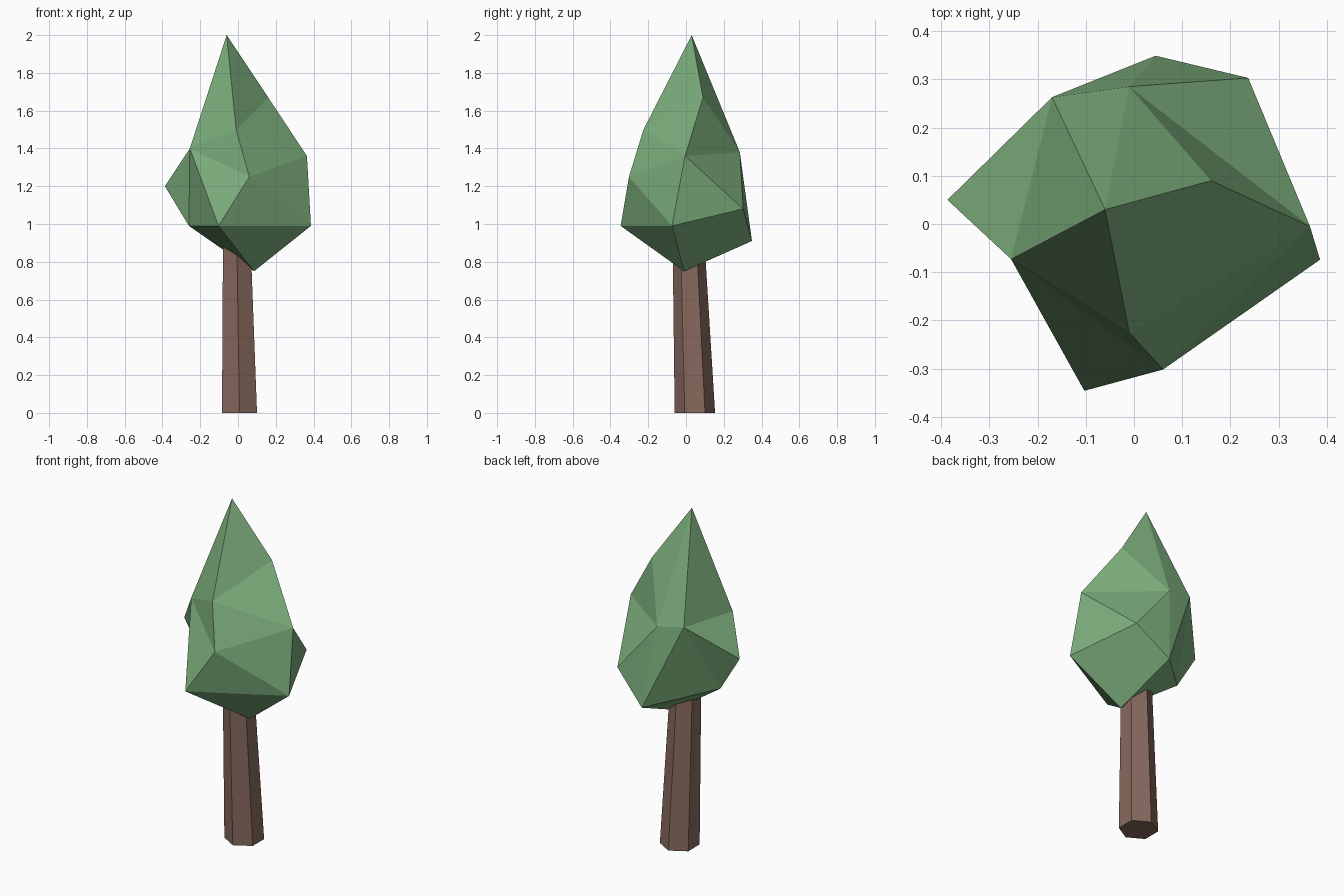
import bpy, bmesh
from math import sin, cos, pi

if "Cube" in bpy.data.objects:
    bpy.data.objects.remove(bpy.data.objects["Cube"])


def make_part(name, points, faces, color):
    bm = bmesh.new()
    verts = [bm.verts.new(p) for p in points]
    for f in faces:
        bm.faces.new([verts[i] for i in f])
    bmesh.ops.recalc_face_normals(bm, faces=bm.faces[:])
    mesh = bpy.data.meshes.new(name)
    bm.to_mesh(mesh)
    bm.free()
    mat = bpy.data.materials.new(name + "_color")
    mat.diffuse_color = (*color, 1)
    mat.use_nodes = True
    mat.node_tree.nodes["Principled BSDF"].inputs["Base Color"].default_value = mat.diffuse_color
    mesh.materials.append(mat)
    obj = bpy.data.objects.new(name, mesh)
    bpy.context.collection.objects.link(obj)
    return obj


# trunk: leaning, tapering six-sided post that ends inside the crown
SIDES = 6


def ring(cx, cy, z, r):
    return [(cx + r * sin(2 * pi * i / SIDES), cy + r * cos(2 * pi * i / SIDES), z)
            for i in range(SIDES)]


trunk_points = ring(0.008, 0.047, 0, 0.107) + ring(-0.008, 0.01, 1.0, 0.082)
trunk_faces = [(i, (i + 1) % SIDES, (i + 1) % SIDES + SIDES, i + SIDES) for i in range(SIDES)]
trunk_faces += [range(SIDES), range(SIDES, 2 * SIDES)]
make_part("trunk", trunk_points, trunk_faces, (0.24, 0.14, 0.11))

# crown: irregular faceted gem, corners named by letter from tip (A) downward
corners = {
    "A": (-0.06, 0.03, 2.0),      # tip
    "K": (0.16, 0.09, 1.67), "B": (-0.01, -0.225, 1.5),
    "O": (-0.17, 0.263, 1.41), "E": (-0.255, -0.073, 1.4),
    "N": (-0.01, 0.285, 1.38), "H": (0.365, -0.005, 1.36),
    "C": (0.06, -0.302, 1.25), "G": (-0.387, 0.05, 1.2),
    "L": (0.237, 0.303, 1.08), "D": (-0.103, -0.346, 0.99),
    "I": (0.386, -0.074, 0.99), "F": (-0.26, 0.05, 0.99),
    "M": (0.045, 0.349, 0.91),
    "J": (0.085, -0.01, 0.75),    # lowest point
}
facets = ("AEB ABK AKN ANO AOE "          # tip
          "EBC ECD BKH BHC CHI CID "      # front and right
          "KHN HNL HIL NLM NMO "          # back
          "EOG EFG OGF OFM DFE "          # left
          "DIJ DJF FJM ILJ LMJ").split()  # underside
keys = list(corners)
make_part("crown", corners.values(),
          [[keys.index(c) for c in f] for f in facets],
          (0.2, 0.42, 0.2))
